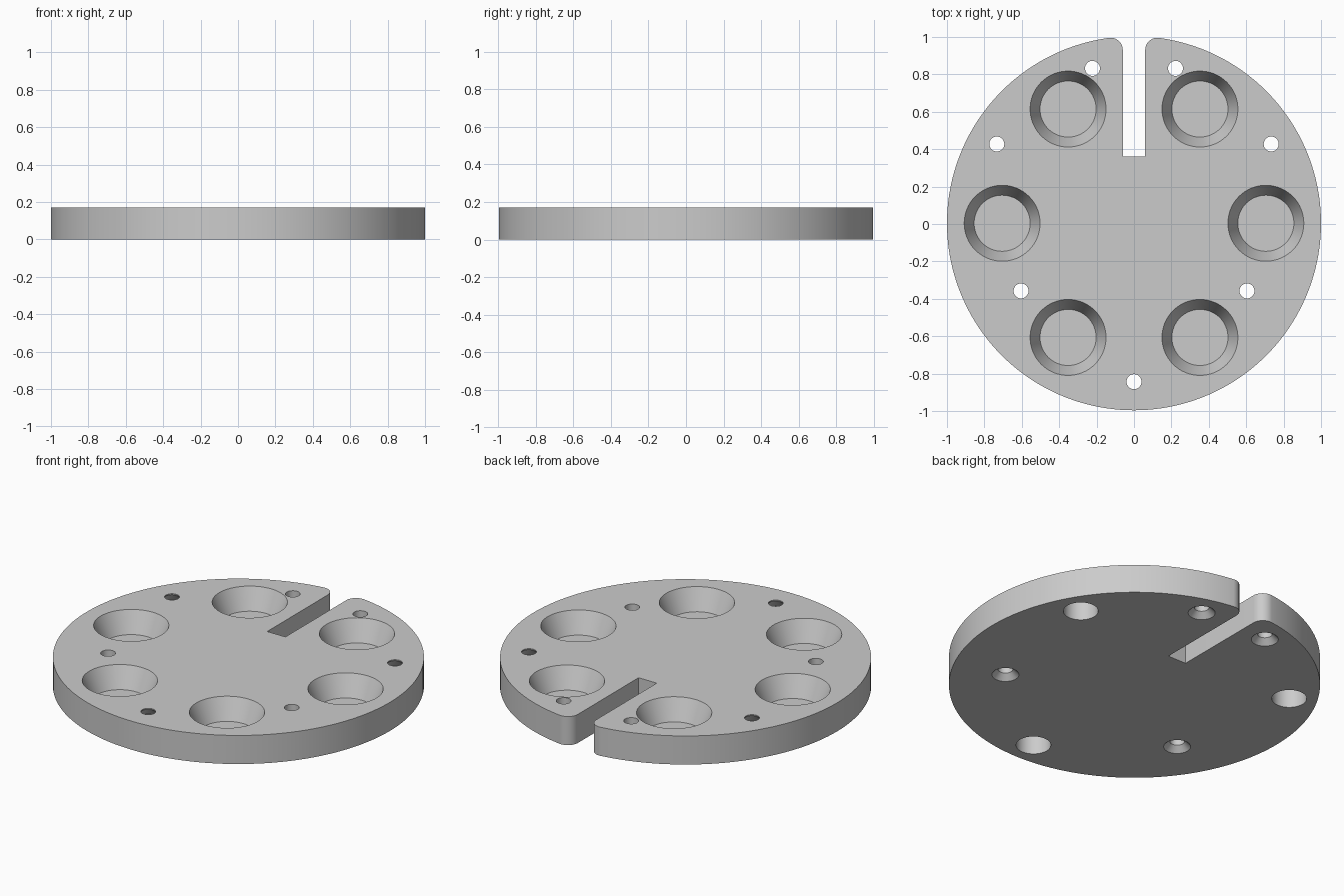
import bpy, bmesh
from math import sin, cos, pi, atan2, sqrt, radians

cube = bpy.data.objects.get("Cube")
if cube:
    bpy.data.objects.remove(cube, do_unlink=True)

HEIGHT = 0.17
CENTRE_Y = 0.004
SLOT_HALF = 0.06
SLOT_END = 0.36
FILLET = 0.065

grey = bpy.data.materials.new("light_grey")
grey.use_nodes = True
colour = (0.6, 0.6, 0.6, 1)
grey.diffuse_color = colour
grey.node_tree.nodes["Principled BSDF"].inputs["Base Color"].default_value = colour


def arc(cx, cy, r, start, end, steps):
    """Points along a circular arc."""
    angles = [start + (end - start) * i / steps for i in range(steps + 1)]
    return [(cx + r * cos(a), cy + r * sin(a)) for a in angles]


def make_object(name, bm):
    mesh = bpy.data.meshes.new(name)
    bmesh.ops.recalc_face_normals(bm, faces=bm.faces)
    bm.to_mesh(mesh)
    bm.free()
    mesh.materials.append(grey)
    obj = bpy.data.objects.new(name, mesh)
    bpy.context.collection.objects.link(obj)
    return obj


def lathe(bm, x, y, profile, sides):
    """Closed solid of revolution from (radius, height) pairs, bottom to top."""
    rings = []
    for r, z in profile:
        rings.append([bm.verts.new((px, py, z))
                      for px, py in arc(x, y, r, 0, 2 * pi, sides)[:-1]])
    for low, high in zip(rings, rings[1:]):
        for i in range(sides):
            j = (i + 1) % sides
            bm.faces.new((low[i], low[j], high[j], high[i]))
    bm.faces.new(rings[0][::-1])
    bm.faces.new(rings[-1])


# Disc outline: right half with slot and rounded slot mouth, then mirrored
fx = SLOT_HALF + FILLET
fy = sqrt((1 - FILLET) ** 2 - fx ** 2)
mouth = atan2(fy, fx)
half = arc(0, 0, 1, -pi / 2, mouth, 80)
half += arc(fx, fy, FILLET, mouth, pi, 12)[1:]
half.append((SLOT_HALF, SLOT_END - CENTRE_Y))
outline = half + [(-x, y) for x, y in reversed(half[1:])]

bm = bmesh.new()
base = bm.faces.new([bm.verts.new((x, y + CENTRE_Y, 0)) for x, y in outline])
extruded = bmesh.ops.extrude_face_region(bm, geom=[base])
top = [v for v in extruded["geom"] if isinstance(v, bmesh.types.BMVert)]
bmesh.ops.translate(bm, verts=top, vec=(0, 0, HEIGHT))
disc = make_object("slotted_disc", bm)

# Six tapered pockets sunk into the top
cut = bmesh.new()
floor_z, rim, floor_r = 0.045, 0.203, 0.15
slope = (rim - floor_r) / (HEIGHT - floor_z)
over = 0.02
for i in range(6):
    a = i * pi / 3
    lathe(cut, 0.705 * cos(a), CENTRE_Y + 0.705 * sin(a),
          [(floor_r, floor_z), (rim + slope * over, HEIGHT + over)], 64)

# Three through holes with deep, cone-ended bores from below
for deg in (30, 150, 270):
    a = radians(deg)
    lathe(cut, 0.847 * cos(a), CENTRE_Y + 0.847 * sin(a),
          [(0.094, -over), (0.094, 0.11), (0.04, 0.164), (0.04, HEIGHT + over)], 40)

# Four through holes countersunk from below
for side in (-1, 1):
    for x, y in ((0.222, 0.832), (0.604, -0.358)):
        lathe(cut, side * x, y,
              [(0.073 + over, -over), (0.04, 0.033), (0.04, HEIGHT + over)], 40)

cutter = make_object("hole_cutter", cut)
cutter.hide_render = True

# Cut the holes, then discard the cutter
bpy.context.view_layer.objects.active = disc
disc.select_set(True)
cutter.select_set(False)
mod = disc.modifiers.new("holes", "BOOLEAN")
mod.operation = "DIFFERENCE"
mod.solver = "EXACT"
mod.object = cutter
bpy.ops.object.modifier_apply(modifier=mod.name)
bpy.data.objects.remove(cutter, do_unlink=True)

bpy.ops.object.shade_smooth_by_angle(angle=radians(25))
